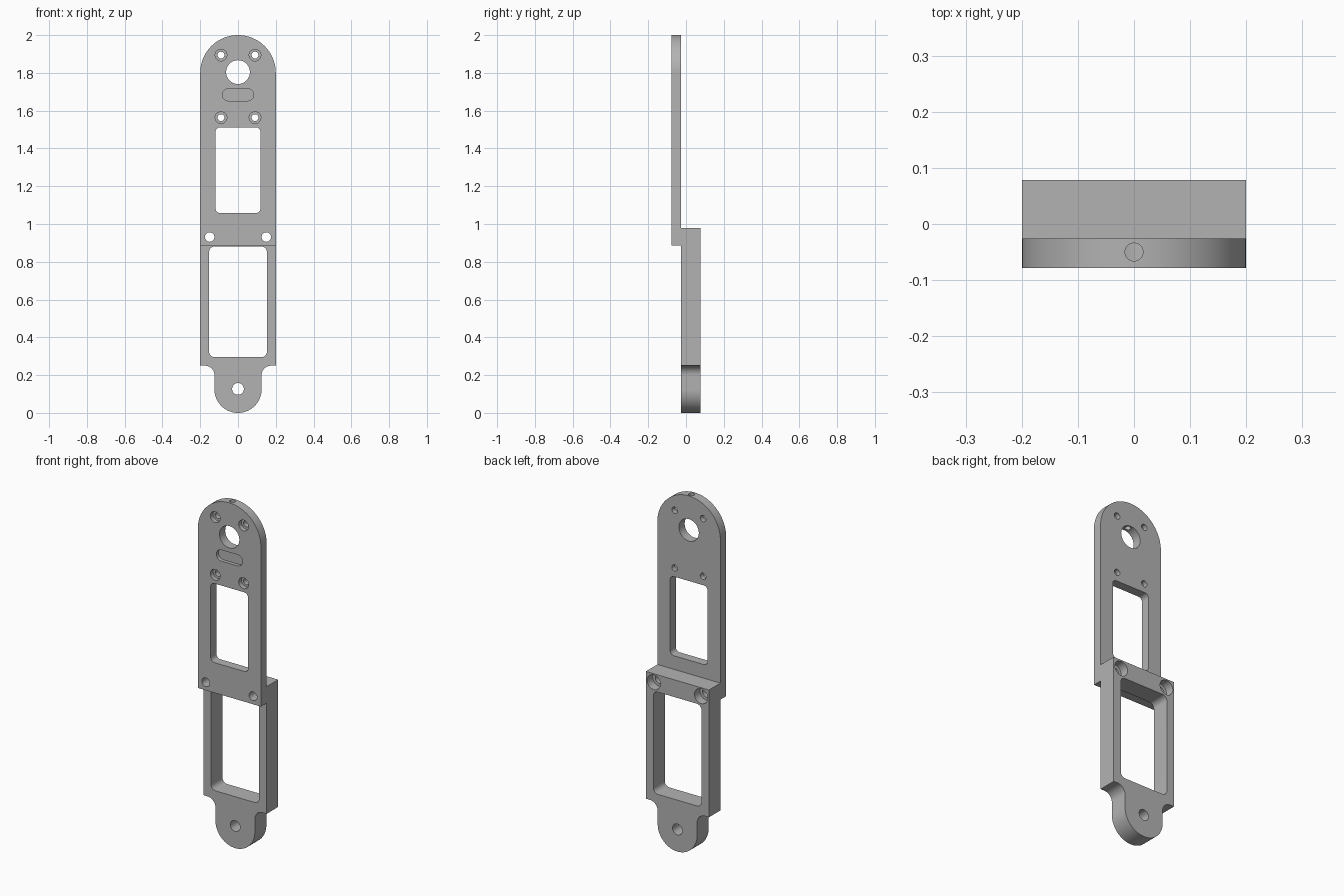
import bpy, bmesh
from math import cos, sin, radians
from mathutils import Vector

cube = bpy.data.objects.get("Cube")
if cube:
    bpy.data.objects.remove(cube, do_unlink=True)

FRONT, STEP, BACK = -0.078, -0.026, 0.078

metal = bpy.data.materials.new("grey metal")
metal.use_nodes = True
grey = (0.45, 0.45, 0.45, 1)
metal.diffuse_color = grey
metal.node_tree.nodes["Principled BSDF"].inputs["Base Color"].default_value = grey


def arc(cx, cy, r, start, end, steps=12):
    angles = [radians(start + (end - start) * i / steps) for i in range(steps + 1)]
    return [(cx + r * cos(a), cy + r * sin(a)) for a in angles]


def rounded(cx, cy, hx, hy, r):
    """Rectangle with round corners; also gives slots and circles."""
    dx, dy = hx - r, hy - r
    pts = []
    for i, (sx, sy) in enumerate([(1, 1), (-1, 1), (-1, -1), (1, -1)]):
        pts += arc(cx + sx * dx, cy + sy * dy, r, 90 * i, 90 * i + 90)
    return pts


def circle(cx, cy, r):
    return rounded(cx, cy, r, r, r)


def prism(name, pts, lo, hi, axis="Y"):
    """Extrude a closed profile along one axis."""
    place = {"X": lambda a, b, t: (t, a, b),
             "Y": lambda a, b, t: (a, t, b),
             "Z": lambda a, b, t: (a, b, t)}[axis]
    clean = [p for i, p in enumerate(pts)
             if (Vector(p) - Vector(pts[i - 1])).length > 1e-5]
    bm = bmesh.new()
    face = bm.faces.new([bm.verts.new(place(a, b, lo)) for a, b in clean])
    side = bmesh.ops.extrude_face_region(bm, geom=[face])
    verts = [g for g in side["geom"] if isinstance(g, bmesh.types.BMVert)]
    bmesh.ops.translate(bm, verts=verts, vec=place(0, 0, hi - lo))
    bmesh.ops.recalc_face_normals(bm, faces=bm.faces)
    mesh = bpy.data.meshes.new(name)
    bm.to_mesh(mesh)
    bm.free()
    mesh.materials.append(metal)
    obj = bpy.data.objects.new(name, mesh)
    bpy.context.collection.objects.link(obj)
    return obj


def carve(body, tool, operation="DIFFERENCE"):
    mod = body.modifiers.new("carve", "BOOLEAN")
    mod.operation, mod.solver, mod.object = operation, "EXACT", tool
    bpy.context.view_layer.objects.active = body
    bpy.ops.object.modifier_apply(modifier=mod.name)
    bpy.data.objects.remove(tool, do_unlink=True)


def cut(pts, lo=-0.2, hi=0.2, axis="Y"):
    carve(bracket, prism("cutter", pts, lo, hi, axis), "DIFFERENCE")


# Front outline: round head, straight sides, filleted narrow tab
outline = (arc(0, 1.8, 0.2, 0, 180, 48)
           + [(-0.2, 0.25)] + arc(-0.175, 0.2, 0.05, 90, 0)
           + arc(0, 0.125, 0.125, 180, 360, 40)
           + arc(0.175, 0.2, 0.05, 180, 90) + [(0.2, 0.25)])
bracket = prism("stepped_bracket", outline, FRONT - 0.1, BACK + 0.1)

# Side outline: thin upper plate lapped over the thick lower one
side = [(FRONT, 0.885), (STEP, 0.885), (STEP, -0.1), (BACK, -0.1),
        (BACK, 0.98), (STEP, 0.98), (STEP, 2.1), (FRONT, 2.1)]
carve(bracket, prism("side_profile", side, -0.3, 0.3, "X"), "INTERSECT")

# Windows
cut(rounded(0, 1.285, 0.119, 0.227, 0.025))
cut(rounded(0, 0.588, 0.153, 0.293, 0.03))

# Large head hole, tab hole and shallow slot
cut(circle(0, 1.804, 0.063))
cut(circle(0, 0.127, 0.031))
cut(rounded(0, 1.684, 0.083, 0.032, 0.032), hi=FRONT + 0.02)

# Screw hole from the top edge into the head hole
cut(circle(0, -0.05, 0.016), 1.82, 2.1, "Z")

for s in (-1, 1):
    # Small screw holes, counterbored at the front
    for z in (1.894, 1.563):
        cut(circle(s * 0.09, z, 0.018))
        cut(circle(s * 0.09, z, 0.031), hi=FRONT + 0.025)
    # Joint screw holes, counterbored at the back
    cut(circle(s * 0.15, 0.931, 0.025))
    cut(circle(s * 0.15, 0.931, 0.042), lo=BACK - 0.05)

bpy.ops.object.select_all(action="DESELECT")
bracket.select_set(True)
bpy.context.view_layer.objects.active = bracket
bpy.ops.object.shade_smooth_by_angle(angle=radians(30))
